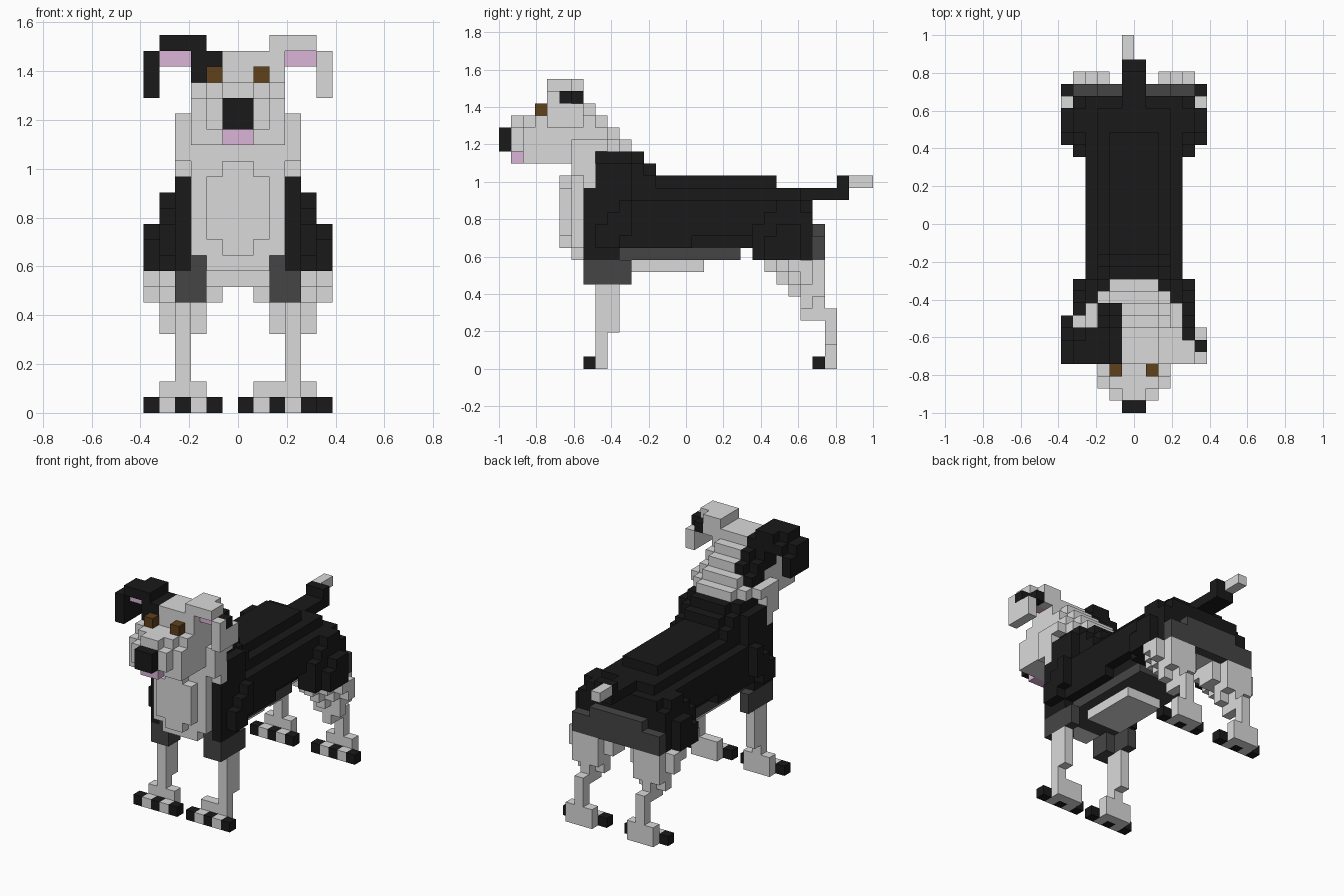
import bpy
import bmesh
from mathutils import Vector

cube = bpy.data.objects.get("Cube")
if cube:
    bpy.data.objects.remove(cube, do_unlink=True)

UNIT = 2 / 31          # edge of one block
MIDDLE = 15.5          # block rows from nose to centre
COLOURS = {
    "light": ("light_grey_fur", (0.70, 0.70, 0.70)),
    "black": ("black_fur", (0.010, 0.010, 0.010)),
    "dark": ("dark_grey_fur", (0.06, 0.06, 0.06)),
    "pink": ("pink_skin", (0.70, 0.46, 0.68)),
    "brown": ("brown_eye", (0.115, 0.052, 0.011)),
}
materials = {}
for key, (label, rgb) in COLOURS.items():
    mat = bpy.data.materials.new(label)
    mat.use_nodes = True
    mat.diffuse_color = (*rgb, 1)
    mat.node_tree.nodes["Principled BSDF"].inputs["Base Color"].default_value = (*rgb, 1)
    materials[key] = mat

cells = {}             # block position -> (part, colour)


def fill(part, colour, x, y, z):
    """Fill a box of blocks; later boxes replace earlier ones."""
    for i in range(*x):
        for j in range(*y):
            for k in range(*z):
                cells[i, j, k] = (part, colour)


def pair(part, colour, x, y, z):
    """Fill a box on the left and its mirror on the right."""
    fill("left_" + part, colour, x, y, z)
    fill("right_" + part, colour, (-x[1], -x[0]), y, z)


def both(part, colour, half, y, z):
    """Fill a centred box."""
    fill(part, colour, (-half, half), y, z)


def paint(colour, x, y, z):
    """Recolour the blocks that already exist in a box."""
    for (i, j, k), (part, old) in list(cells.items()):
        if x[0] <= i < x[1] and y[0] <= j < y[1] and z[0] <= k < z[1]:
            cells[i, j, k] = (part, colour)


# Belly and trunk, narrower under the waist
both("trunk", "dark", 3, y=(8, 20), z=(9, 10))
both("belly", "light", 2, y=(11, 17), z=(8, 9))
both("belly", "light", 2, y=(21, 26), z=(9, 10))
both("trunk", "black", 4, y=(8, 16), z=(10, 11))
both("trunk", "black", 3, y=(16, 26), z=(10, 11))
both("trunk", "black", 4, y=(8, 26), z=(11, 14))
both("trunk", "black", 3, y=(8, 25), z=(14, 15))
both("trunk", "black", 2, y=(11, 23), z=(15, 16))

# Rump
both("rump", "dark", 5, y=(26, 27), z=(9, 11))
both("rump", "dark", 3, y=(26, 27), z=(11, 12))

# Withers rising to the neck
both("withers", "black", 4, y=(8, 11), z=(14, 17))
both("withers", "black", 3, y=(8, 12), z=(15, 17))
both("withers", "black", 3, y=(8, 11), z=(17, 18))
both("withers", "black", 2, y=(11, 12), z=(17, 18))
both("withers", "black", 2, y=(12, 13), z=(16, 17))
both("withers", "black", 3, y=(12, 13), z=(15, 16))

# Chest with its raised bib
both("chest", "light", 3, y=(7, 8), z=(9, 17))
both("chest", "light", 3, y=(6, 7), z=(10, 17))
both("chest", "light", 2, y=(6, 7), z=(9, 10))
both("chest", "light", 2, y=(5, 6), z=(11, 15))
both("chest", "light", 1, y=(5, 6), z=(10, 16))

# Shoulders and thighs
pair("shoulder", "black", x=(3, 4), y=(7, 10), z=(9, 15))
pair("shoulder", "black", x=(4, 5), y=(8, 10), z=(10, 12))
pair("shoulder", "black", x=(4, 5), y=(9, 11), z=(11, 13))
pair("shoulder", "black", x=(4, 5), y=(10, 11), z=(13, 14))
pair("shoulder", "dark", x=(2, 3), y=(7, 10), z=(9, 10))
pair("thigh", "black", x=(3, 5), y=(21, 26), z=(9, 12))
pair("thigh", "black", x=(4, 5), y=(22, 26), z=(12, 13))
pair("thigh", "black", x=(4, 5), y=(23, 25), z=(13, 14))
pair("thigh", "black", x=(5, 6), y=(22, 25), z=(9, 11))
pair("thigh", "black", x=(5, 6), y=(23, 25), z=(11, 12))

# Front legs
pair("front_leg", "dark", x=(2, 3), y=(7, 9), z=(7, 9))
pair("front_leg", "dark", x=(3, 4), y=(7, 11), z=(7, 9))
pair("front_leg", "light", x=(3, 4), y=(8, 10), z=(3, 7))
pair("front_leg", "light", x=(3, 4), y=(8, 9), z=(0, 3))

# Hind legs stepping back to the hock
pair("hind_leg", "light", x=(2, 5), y=(23, 27), z=(8, 9))
pair("hind_leg", "light", x=(3, 4), y=(22, 23), z=(8, 9))
pair("hind_leg", "light", x=(1, 2), y=(23, 26), z=(8, 9))
pair("hind_leg", "light", x=(1, 2), y=(24, 26), z=(7, 8))
pair("hind_leg", "light", x=(5, 6), y=(24, 26), z=(8, 9))
pair("hind_leg", "light", x=(5, 6), y=(25, 26), z=(7, 8))
pair("hind_leg", "light", x=(2, 5), y=(24, 27), z=(7, 8))
pair("hind_leg", "light", x=(3, 4), y=(23, 24), z=(7, 8))
pair("hind_leg", "light", x=(2, 5), y=(25, 27), z=(6, 7))
pair("hind_leg", "light", x=(3, 4), y=(24, 25), z=(6, 7))
pair("hind_leg", "light", x=(2, 5), y=(25, 26), z=(5, 6))
pair("hind_leg", "light", x=(3, 4), y=(25, 27), z=(4, 6))
pair("hind_leg", "light", x=(3, 4), y=(27, 28), z=(0, 5))


# Paws with alternating claws in front of a narrower heel
def paw(part, start, heel):
    fill(part, "light", (start + 1, start + 4), (heel, heel + 1), (0, 2))
    for n in range(5):
        colour = "light" if n % 2 else "black"
        fill(part, colour, (start + n, start + n + 1), (heel - 1, heel), (0, 1))


paw("left_front_paw", 0, 8)
paw("right_front_paw", -6, 8)
paw("left_hind_paw", 1, 27)
paw("right_hind_paw", -6, 27)

# Tail
both("tail", "black", 1, y=(23, 29), z=(14, 15))
both("tail", "black", 1, y=(28, 29), z=(15, 16))
fill("tail", "light", x=(-1, 0), y=(29, 31), z=(15, 16))

# Neck, each step rounded off at its back corners
both("neck", "light", 4, y=(7, 8), z=(15, 18))
both("neck", "light", 4, y=(7, 9), z=(18, 19))
both("neck", "light", 4, y=(6, 7), z=(16, 19))
both("neck", "light", 3, y=(6, 10), z=(18, 19))
both("neck", "light", 3, y=(6, 9), z=(19, 20))
both("neck", "light", 2, y=(9, 10), z=(19, 20))
both("neck", "light", 2, y=(10, 11), z=(18, 19))

# Head and muzzle
both("head", "light", 3, y=(3, 8), z=(17, 21))
both("head", "light", 2, y=(8, 9), z=(20, 21))
both("head", "light", 3, y=(4, 7), z=(21, 23))
both("head", "light", 2, y=(7, 8), z=(21, 22))
both("muzzle", "light", 3, y=(2, 3), z=(17, 20))
both("muzzle", "light", 2, y=(2, 3), z=(20, 21))
both("muzzle", "light", 2, y=(1, 2), z=(18, 20))
both("muzzle", "light", 1, y=(1, 2), z=(20, 21))
both("nose", "black", 1, y=(0, 1), z=(18, 20))
both("tongue", "pink", 1, y=(1, 2), z=(17, 18))
pair("eye", "brown", x=(1, 2), y=(3, 4), z=(21, 22))
paint("black", x=(-3, -1), y=(4, 9), z=(21, 23))
paint("black", x=(-3, -1), y=(5, 9), z=(20, 21))
paint("black", x=(-3, -2), y=(7, 9), z=(19, 20))


# Folded ears with pink lining and a notch at the back
def ear(part, fur, mirror):
    def add(colour, x, y, z):
        fill(part, colour, (-x[1], -x[0]) if mirror else x, y, z)

    add(fur, x=(2, 5), y=(4, 6), z=(23, 24))
    add(fur, x=(2, 4), y=(6, 7), z=(22, 24))
    add(fur, x=(5, 6), y=(4, 7), z=(20, 22))
    add(fur, x=(5, 6), y=(4, 5), z=(22, 23))
    add("black", x=(5, 6), y=(5, 6), z=(22, 23))
    add("black", x=(4, 5), y=(6, 7), z=(22, 23))
    add("pink", x=(3, 5), y=(5, 6), z=(22, 23))


ear("left_ear", "light", False)
ear("right_ear", "black", True)


def build(part):
    """Make one mesh from the exposed faces of a part's blocks."""
    own = {pos: col for pos, (name, col) in cells.items() if name == part}
    slots = sorted(set(own.values()))
    bm = bmesh.new()
    for pos, colour in own.items():
        for axis in range(3):
            for side in (-1, 1):
                beside = list(pos)
                beside[axis] += side
                if tuple(beside) in cells:
                    continue
                normal, across = Vector((0, 0, 0)), Vector((0, 0, 0))
                normal[axis] = side / 2
                across[(axis + 1) % 3] = 0.5
                up = normal.cross(across) * 2
                centre = Vector(pos) + Vector((0.5, 0.5 - MIDDLE, 0.5)) + normal
                corners = (-across - up, across - up, across + up, up - across)
                face = bm.faces.new([bm.verts.new((centre + c) * UNIT) for c in corners])
                face.material_index = slots.index(colour)
    bmesh.ops.remove_doubles(bm, verts=bm.verts, dist=UNIT / 100)
    mesh = bpy.data.meshes.new(part)
    bm.to_mesh(mesh)
    bm.free()
    for colour in slots:
        mesh.materials.append(materials[colour])
    bpy.context.collection.objects.link(bpy.data.objects.new(part, mesh))


for part in sorted({name for name, colour in cells.values()}):
    build(part)
